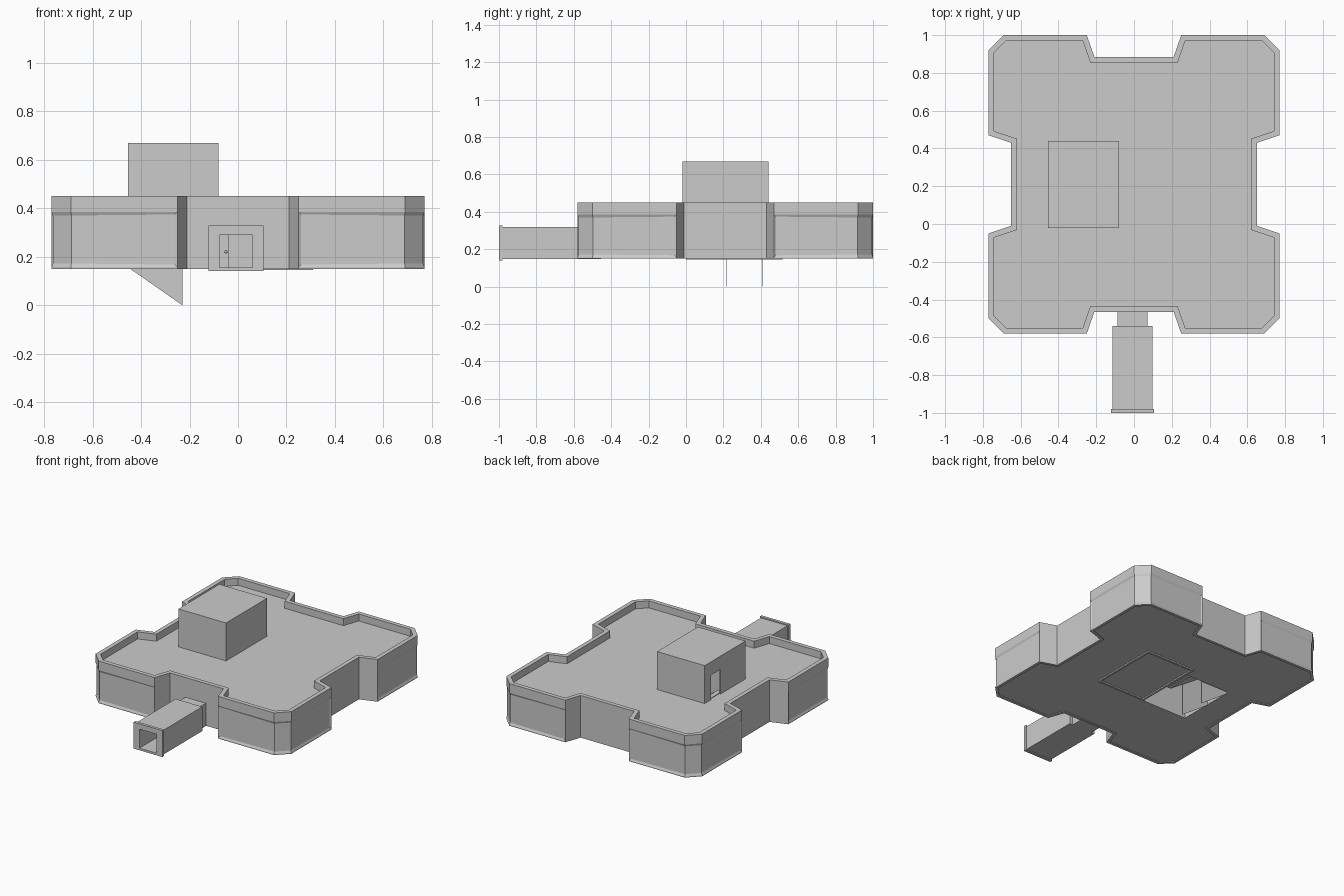
import bpy, bmesh
from mathutils import Vector

if "Cube" in bpy.data.objects:
    bpy.data.objects.remove(bpy.data.objects["Cube"])


def finish(name, bm):
    bmesh.ops.recalc_face_normals(bm, faces=bm.faces[:])
    me = bpy.data.meshes.new(name)
    bm.to_mesh(me)
    bm.free()
    ob = bpy.data.objects.new(name, me)
    bpy.context.collection.objects.link(ob)
    return ob


def box(name, x0, x1, y0, y1, z0, z1):
    bm = bmesh.new()
    bmesh.ops.create_cube(bm, size=1)
    for v in bm.verts:
        v.co = Vector((x1 if v.co.x > 0 else x0,
                       y1 if v.co.y > 0 else y0,
                       z1 if v.co.z > 0 else z0))
    return finish(name, bm)


def slab_y(name, profile, y0, y1):
    """Extrude an x-z profile along y."""
    bm = bmesh.new()
    f = bm.faces.new([bm.verts.new((x, y0, z)) for x, z in profile])
    r = bmesh.ops.extrude_face_region(bm, geom=[f])
    for v in r["geom"]:
        if isinstance(v, bmesh.types.BMVert):
            v.co.y = y1
    return finish(name, bm)


def cut(ob, *dims):
    c = box("cutter", *dims)
    c.hide_render = True
    m = ob.modifiers.new("cut", 'BOOLEAN')
    m.operation, m.solver, m.object = 'DIFFERENCE', 'EXACT', c
    bpy.context.view_layer.objects.active = ob
    bpy.ops.object.modifier_apply(modifier=m.name)
    bpy.data.objects.remove(c)


def inset(pts, d):
    """Mitred inward offset of a clockwise outline."""
    out = []
    for i, p in enumerate(pts):
        a = (p - pts[i - 1]).normalized()
        b = (pts[(i + 1) % len(pts)] - p).normalized()
        na, nb = Vector((a.y, -a.x)), Vector((b.y, -b.x))
        out.append(p + (na + nb) * d / (1 + na.dot(nb)))
    return out


# Main block outline: one quarter mirrored four ways about (0, 0.21)
quarter = [(.21, .675), (.25, .79), (.69, .79), (.77, .71), (.77, .26), (.65, .22)]
outline = []
for sx, sy, step in ((1, 1, 1), (1, -1, -1), (-1, -1, 1), (-1, 1, -1)):
    outline += [Vector((sx * x, .21 + sy * y)) for x, y in quarter[::step]]

# Main block: floor lip, wall bands, parapet and sunken roof
bm = bmesh.new()
rings = []
for d, z in ((.02, .155), (.02, .15), (0, .15), (0, .157), (0, .385),
             (0, .45), (.03, .45), (.03, .40)):
    pts = inset(outline, d)
    rings.append([bm.verts.new((p.x, p.y, z)) for p in pts])
n = len(outline)
panels = []
for k in range(len(rings) - 1):
    for i in range(n):
        j = (i + 1) % n
        f = bm.faces.new((rings[k][i], rings[k][j], rings[k + 1][j], rings[k + 1][i]))
        if k == 3 and i % 6 in (1, 2, 3):
            panels.append(f)
bm.faces.new(rings[0])
bm.faces.new(rings[-1])
bmesh.ops.recalc_face_normals(bm, faces=bm.faces[:])
# Shallow recessed wall panels around each corner wing
bmesh.ops.inset_region(bm, faces=panels, thickness=.015, depth=-.006)
block = finish("main_block", bm)

# Stair shaft opening through the block
X0, X1, Y0, Y1 = -.455, -.08, -.02, .44
cut(block, X0 + .01, X1 - .01, Y0 + .01, Y1 - .01, .1, .6)

# Roof stair house, hollow, with a doorway on its left face
house = box("stair_house", X0, X1, Y0, Y1, .395, .67)
cut(house, X0 + .01, X1 - .01, Y0 + .01, Y1 - .01, .3, .655)
cut(house, X0 - .05, X0 + .05, .26, .37, .40, .575)

# Stair flight climbing to the roof doorway, with thin side stringers
N = 10
dx, dz = .34 / N, .24 / N
prof = [(-.10, .16)]
for i in range(N):
    x, z = -.10 - i * dx, .16 + (i + 1) * dz
    prof += [(x, z), (x - dx, z)]
prof += [(-.44, .37), (-.13, .16)]
slab_y("stair_flight", prof, .22, .41)
for i, y in enumerate((.217, .41)):
    slab_y(f"stair_stringer_{i}", [(-.445, .40), (-.445, .15), (-.23, 0), (-.23, .25)],
           y, y + .003)

# Thin frame under the floor beside the stair opening
for i, d in enumerate(((-.08, .31, 0, .015), (-.08, .31, .50, .515),
                       (-.08, -.065, .015, .50), (.295, .31, .015, .50))):
    box(f"floor_frame_{i}", *d, .146, .158)

# Entrance tunnel, neck and mouth collar, all hollow
cx = -.008
parts = [box("tunnel", cx - .105, cx + .105, -.985, -.54, .147, .32),
         box("tunnel_neck", cx - .08, cx + .08, -.545, -.455, .147, .31),
         box("tunnel_collar", cx - .113, cx + .113, -1, -.98, .14, .328)]
for p in parts:
    cut(p, cx - .068, cx + .068, -1.1, -.49, .155, .29)

# Inner double door with a knob
box("door_left", cx - .068, -.037, -.50, -.488, .155, .29)
box("door_right", -.033, cx + .068, -.496, -.488, .155, .29)
bpy.ops.mesh.primitive_uv_sphere_add(segments=12, ring_count=8, radius=.006,
                                     location=(-.05, -.503, .22))
bpy.context.object.name = "door_knob"
